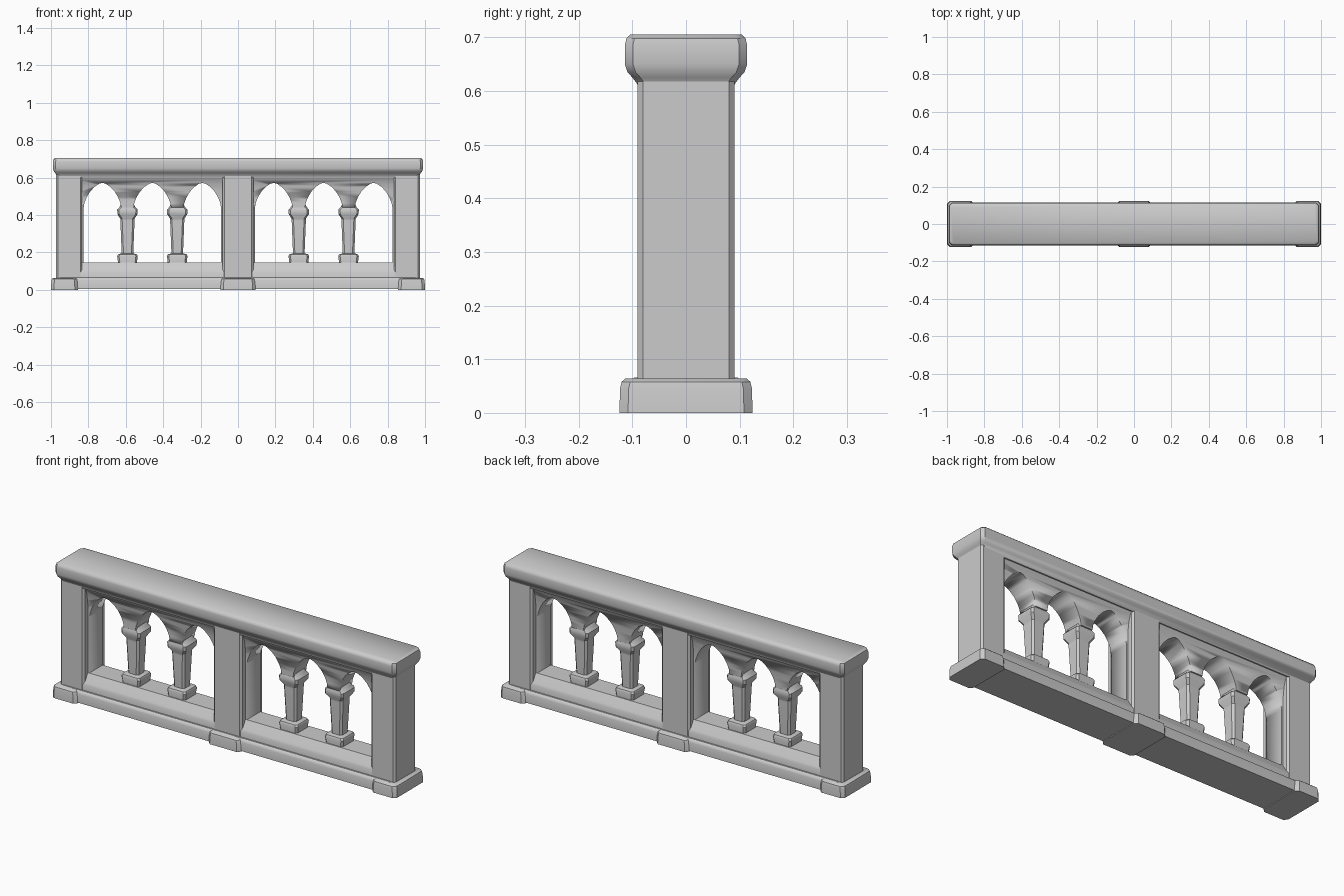
import bpy, bmesh, math

if "Cube" in bpy.data.objects:
    bpy.data.objects.remove(bpy.data.objects["Cube"])


def finish(name, bm, angle=35):
    bmesh.ops.recalc_face_normals(bm, faces=bm.faces)
    mesh = bpy.data.meshes.new(name)
    bm.to_mesh(mesh)
    bm.free()
    ob = bpy.data.objects.new(name, mesh)
    bpy.context.collection.objects.link(ob)
    bpy.ops.object.select_all(action='DESELECT')
    ob.select_set(True)
    bpy.context.view_layer.objects.active = ob
    bpy.ops.object.shade_smooth_by_angle(angle=math.radians(angle))
    return ob


def loft(name, x, sections, c):
    """Stack of corner-chamfered rectangles: (z, half x, half y)."""
    bm = bmesh.new()
    rings = []
    for z, a, b in sections:
        pts = [(a, b - c), (a - c, b), (c - a, b), (-a, b - c),
               (-a, c - b), (c - a, -b), (a - c, -b), (a, c - b)]
        rings.append([bm.verts.new((x + px, py, z)) for px, py in pts])
    for r, s in zip(rings, rings[1:]):
        for i in range(8):
            j = (i + 1) % 8
            bm.faces.new((r[i], r[j], s[j], s[i]))
    bm.faces.new(rings[0])
    bm.faces.new(rings[-1])
    return finish(name, bm)


def prism(name, pts, lo, hi, place):
    """Extrude a 2D outline between lo and hi; place maps (u, v, w) to xyz."""
    bm = bmesh.new()
    a = [bm.verts.new(place(u, v, lo)) for u, v in pts]
    b = [bm.verts.new(place(u, v, hi)) for u, v in pts]
    bm.faces.new(a)
    bm.faces.new(b)
    for i in range(len(pts)):
        j = (i + 1) % len(pts)
        bm.faces.new((a[i], a[j], b[j], b[i]))
    return finish(name, bm)


def along_x(u, v, w):
    return (w, u, v)


def mirrored(half):
    return half + [(-y, z) for y, z in reversed(half)]


# Top rail with coved underside
loft("top_rail", 0, [(0.60, 0.968, 0.088), (0.613, 0.97, 0.091), (0.625, 0.978, 0.1),
                     (0.635, 0.985, 0.109), (0.65, 0.99, 0.114), (0.685, 0.99, 0.114),
                     (0.698, 0.987, 0.111), (0.705, 0.979, 0.104)], 0.015)

# Posts and their feet
for name, x, px, w, fx, fw in (("left", -1, -0.903, 0.07, -0.928, 0.07),
                               ("centre", 0, 0, 0.083, 0, 0.092),
                               ("right", 1, 0.903, 0.07, 0.928, 0.07)):
    loft(name + "_post", px, [(0.03, w, 0.09), (0.64, w, 0.09)], 0.01)
    loft(name + "_foot", fx, [(0, fw + 0.002, 0.124), (0.045, fw, 0.123),
                              (0.058, fw - 0.003, 0.12), (0.064, fw - 0.01, 0.113)], 0.016)

# Plinth and lower rail with sloped top
prism("plinth", mirrored([(0.108, 0.004), (0.108, 0.05), (0.104, 0.06), (0.096, 0.066)]),
      -0.95, 0.95, along_x)
prism("lower_rail", mirrored([(0.088, 0.05), (0.088, 0.095), (0.082, 0.106), (0.056, 0.147)]),
      -0.95, 0.95, along_x)

# Arched panels: coved wall with three pointed openings cut through
wall = mirrored([(0.055, 0.1), (0.055, 0.48), (0.058, 0.52), (0.064, 0.56),
                 (0.074, 0.59), (0.088, 0.61), (0.088, 0.64)])
side = [(0.1, 0.44), (0.096, 0.465), (0.084, 0.495), (0.066, 0.525),
        (0.043, 0.55), (0.018, 0.567)]
arch = side + [(0, 0.572)] + [(-x, z) for x, z in reversed(side)]
column = [(0.12, 0.047, 0.047), (0.18, 0.055, 0.055), (0.19, 0.05, 0.05),
          (0.195, 0.031, 0.031), (0.37, 0.038, 0.038), (0.38, 0.038, 0.038),
          (0.405, 0.054, 0.054), (0.428, 0.055, 0.055), (0.443, 0.042, 0.046),
          (0.455, 0.036, 0.046)]

for name, c in (("left", -0.458), ("right", 0.458)):
    panel = prism(name + "_arch_panel", wall, c - 0.4, c + 0.4, along_x)
    outline = [(c - 0.367, 0.05), (c + 0.367, 0.05)]
    for k in (0.267, 0, -0.267):
        outline += [(c + k + x, z) for x, z in arch]
    cutter = prism(name + "_arch_cutter", outline, -0.2, 0.2, lambda u, v, w: (u, w, v))
    cutter.hide_render = True
    cutter.hide_set(True)
    cut = panel.modifiers.new("openings", 'BOOLEAN')
    cut.operation = 'DIFFERENCE'
    cut.solver = 'EXACT'
    cut.object = cutter
    # Small columns under the springing points
    for k, tag in ((-0.133, "a"), (0.133, "b")):
        loft(name + "_column_" + tag, c + k, column, 0.01)
